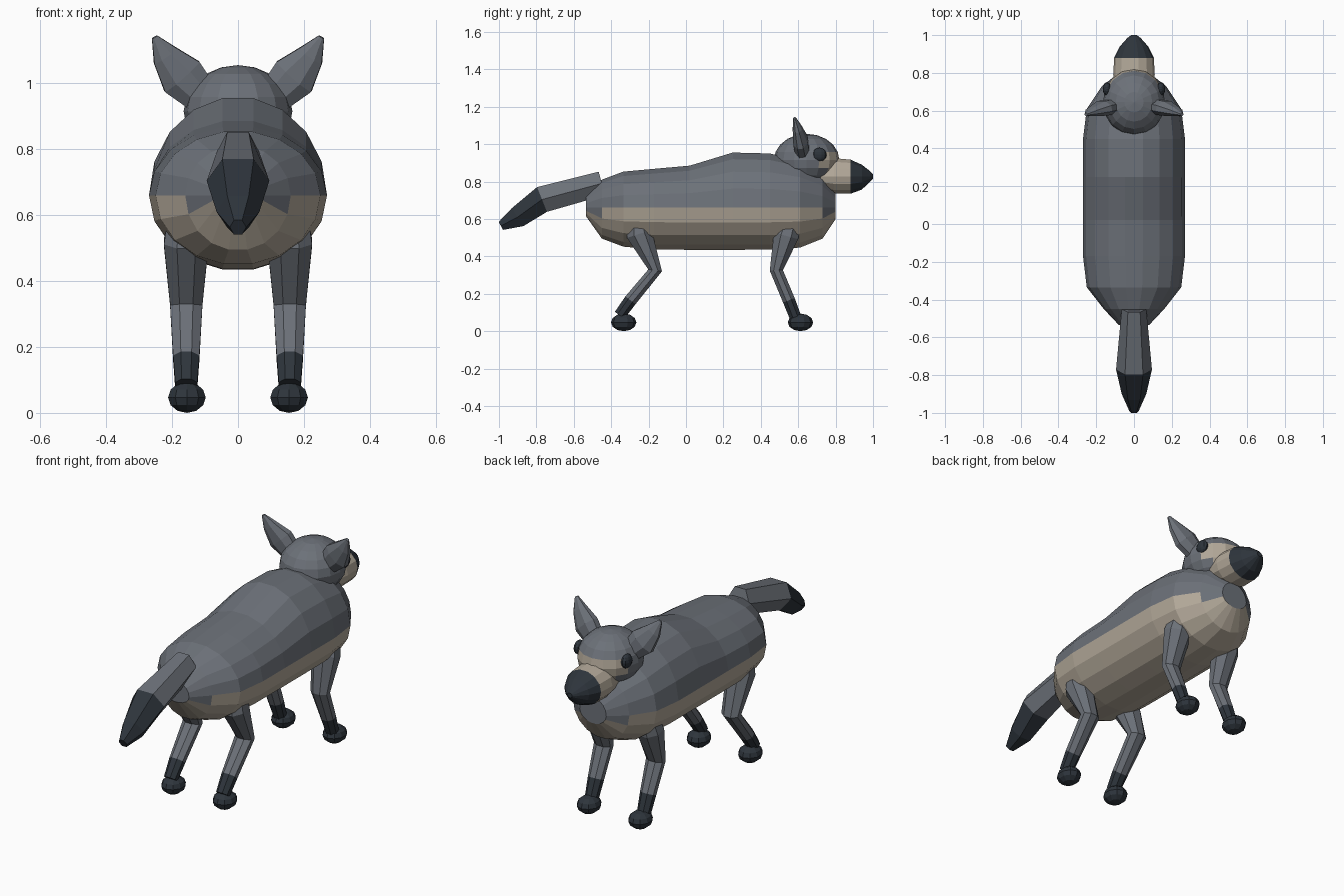
import bpy, bmesh
from math import sin, cos, pi
from mathutils import Vector, Matrix

cube = bpy.data.objects.get("Cube")
if cube:
    bpy.data.objects.remove(cube)


def material(name, rgb):
    m = bpy.data.materials.new(name)
    m.use_nodes = True
    m.diffuse_color = (*rgb, 1)
    bsdf = m.node_tree.nodes["Principled BSDF"]
    bsdf.inputs["Base Color"].default_value = (*rgb, 1)
    bsdf.inputs["Roughness"].default_value = 0.7
    return m


GREY = material("grey_fur", (0.15, 0.165, 0.19))
CREAM = material("cream_fur", (0.45, 0.395, 0.32))
DARK = material("dark_fur", (0.027, 0.035, 0.045))


def finish(name, bm, mats, rule=None):
    """Turn a bmesh into an object; rule(face) is true where the second colour goes."""
    bmesh.ops.recalc_face_normals(bm, faces=bm.faces)
    bm.normal_update()
    for f in bm.faces:
        f.material_index = int(bool(rule and rule(f)))
    mesh = bpy.data.meshes.new(name)
    bm.to_mesh(mesh)
    bm.free()
    for m in mats:
        mesh.materials.append(m)
    obj = bpy.data.objects.new(name, mesh)
    bpy.context.collection.objects.link(obj)
    return obj


def skin(rings):
    """Bridge rings of points and close both ends."""
    bm = bmesh.new()
    loops = [[bm.verts.new(p) for p in ring] for ring in rings]
    n = len(loops[0])
    for a, b in zip(loops, loops[1:]):
        for i in range(n):
            j = (i + 1) % n
            bm.faces.new((a[i], a[j], b[j], b[i]))
    bm.faces.new(loops[0])
    bm.faces.new(loops[-1])
    return bm


def hull_rings(stations, sides, mid):
    """Upright rings: y, half width, top z, bottom z around a middle height."""
    rings = []
    flat = cos(pi / sides)
    for y, w, top, bottom in stations:
        ring = []
        for i in range(sides):
            a = 2 * pi * (i + 0.5) / sides
            h = (top - mid if cos(a) > 0 else mid - bottom) / flat
            ring.append((w * sin(a), y, mid + h * cos(a)))
        rings.append(ring)
    return rings


def limb_rings(path, sides, axis):
    """Rings square to a path of (x, y, z, radius along axis, radius across)."""
    pts = [Vector(p[:3]) for p in path]
    rings = []
    for i, p in enumerate(path):
        t = (pts[min(i + 1, len(pts) - 1)] - pts[max(i - 1, 0)]).normalized()
        u = Vector(axis)
        u = (u - t * u.dot(t)).normalized()
        v = t.cross(u)
        angles = [2 * pi * (k + 0.5) / sides for k in range(sides)]
        rings.append([pts[i] + u * p[3] * sin(a) + v * p[4] * cos(a) for a in angles])
    return rings


def ball(name, centre, radii, segs, rings, mats, rule=None):
    bm = bmesh.new()
    bmesh.ops.create_uvsphere(bm, u_segments=segs, v_segments=rings, radius=1)
    bmesh.ops.transform(bm, verts=bm.verts,
                        matrix=Matrix.Translation(centre) @ Matrix.Diagonal((*radii, 1)))
    return finish(name, bm, mats, rule)


# Body with a cream belly
body = [(-0.535, 0.08, 0.73, 0.615), (-0.45, 0.16, 0.81, 0.495), (-0.335, 0.25, 0.853, 0.452),
        (-0.17, 0.27, 0.868, 0.437), (0.02, 0.27, 0.885, 0.435), (0.25, 0.27, 0.955, 0.435),
        (0.45, 0.27, 0.95, 0.436), (0.61, 0.25, 0.91, 0.447), (0.73, 0.17, 0.84, 0.495),
        (0.80, 0.08, 0.74, 0.60)]
finish("body", skin(hull_rings(body, 18, 0.66)), [GREY, CREAM],
       lambda f: f.calc_center_median().z < 0.63 and abs(f.normal.y) < 0.95)


# Head with a cream face
def face_patch(f):
    c = f.calc_center_median()
    return c.y > 0.735 and c.z < 0.975


ball("head", (0, 0.645, 0.915), (0.165, 0.175, 0.14), 16, 10, [GREY, CREAM], face_patch)

# Muzzle with a dark nose
muzzle = [(0.72, 0.10, 0.91, 0.76), (0.79, 0.11, 0.925, 0.737), (0.88, 0.105, 0.917, 0.735),
          (0.94, 0.075, 0.89, 0.757), (0.985, 0.035, 0.855, 0.80), (1.0, 0.015, 0.84, 0.815)]
finish("muzzle", skin(hull_rings(muzzle, 14, 0.828)), [CREAM, DARK],
       lambda f: f.calc_center_median().y > 0.885)

# Tail with a dark tip
tail = [(0, -0.45, 0.79, 0.065, 0.075), (0, -0.77, 0.704, 0.095, 0.082),
        (0, -0.9, 0.61, 0.065, 0.066), (0, -0.99, 0.563, 0.025, 0.028)]
finish("tail", skin(limb_rings(tail, 6, (1, 0, 0))), [GREY, DARK],
       lambda f: f.calc_center_median().y < -0.78)

# Paired parts
ear = [(0.075, 0.63, 0.91, 0.03, 0.045), (0.112, 0.622, 0.96, 0.042, 0.058),
       (0.17, 0.612, 1.02, 0.042, 0.075), (0.22, 0.595, 1.083, 0.027, 0.045),
       (0.253, 0.58, 1.14, 0.008, 0.01)]
legs = {
    "rear": [(-0.255, 0.60, 0.06, 0.06), (-0.25, 0.52, 0.073, 0.075), (-0.165, 0.325, 0.053, 0.04),
             (-0.297, 0.165, 0.043, 0.037), (-0.355, 0.085, 0.036, 0.034)],
    "front": [(0.56, 0.59, 0.055, 0.055), (0.535, 0.51, 0.073, 0.073), (0.483, 0.325, 0.053, 0.038),
              (0.55, 0.165, 0.043, 0.036), (0.585, 0.075, 0.036, 0.034)],
}
paw_y = {"rear": -0.333, "front": 0.612}

for side, s in (("left", 1), ("right", -1)):
    path = [(s * x, y, z, a, b) for x, y, z, a, b in ear]
    finish(side + "_ear", skin(limb_rings(path, 8, (0, 1, 0))), [GREY])
    ball(side + "_eye", (s * 0.143, 0.714, 0.944), (0.022, 0.038, 0.037), 10, 8, [DARK])
    for end, joints in legs.items():
        path = [(s * 0.157, *j) for j in joints]
        finish(f"{side}_{end}_leg", skin(limb_rings(path, 8, (1, 0, 0))), [GREY, DARK],
               lambda f: f.calc_center_median().z < 0.165)
        ball(f"{side}_{end}_paw", (s * 0.155, paw_y[end], 0.047), (0.06, 0.068, 0.047),
             10, 6, [DARK])
